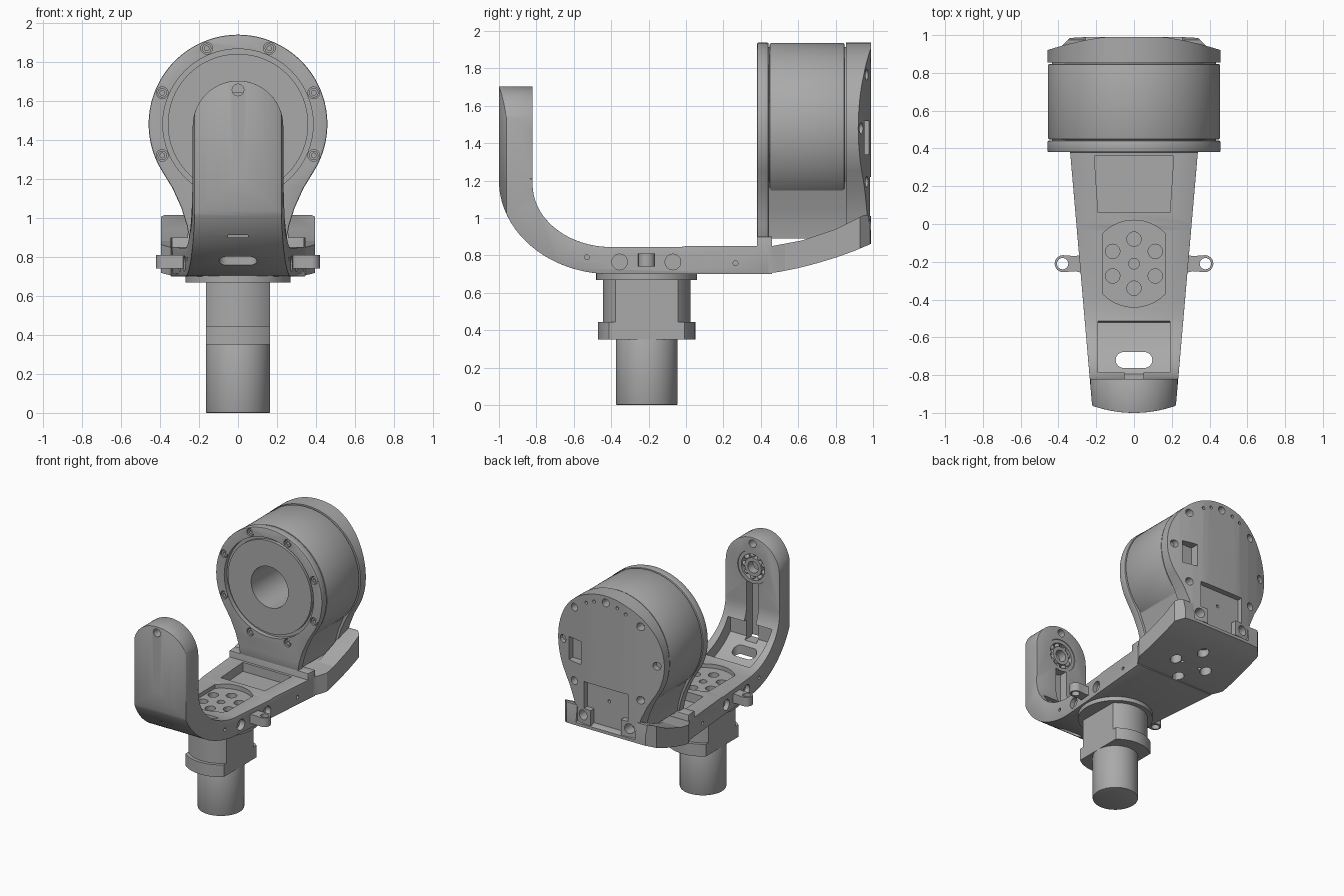
import bpy, bmesh, math
from mathutils import Vector

if "Cube" in bpy.data.objects:
    bpy.data.objects.remove(bpy.data.objects["Cube"])

metal = bpy.data.materials.new("plain_grey_metal")
metal.use_nodes = True
grey = (0.4, 0.4, 0.4, 1)
metal.diffuse_color = grey
metal.node_tree.nodes["Principled BSDF"].inputs["Base Color"].default_value = grey

PLACE = {"x": lambda p, d: (d, p[0], p[1]),
         "y": lambda p, d: (p[0], d, p[1]),
         "z": lambda p, d: (p[0], p[1], d)}


def finish(name, bm):
    bmesh.ops.recalc_face_normals(bm, faces=bm.faces)
    mesh = bpy.data.meshes.new(name)
    bm.to_mesh(mesh)
    bm.free()
    mesh.materials.append(metal)
    ob = bpy.data.objects.new(name, mesh)
    bpy.context.collection.objects.link(ob)
    return ob


def prism(name, pts, axis, a, b):
    """Flat outline pushed along an axis from a to b."""
    bm = bmesh.new()
    face = bm.faces.new([bm.verts.new(PLACE[axis](p, a)) for p in pts])
    ext = bmesh.ops.extrude_face_region(bm, geom=[face])["geom"]
    shift = Vector(PLACE[axis]((0, 0), b - a))
    bmesh.ops.translate(bm, vec=shift, verts=[v for v in ext if isinstance(v, bmesh.types.BMVert)])
    return finish(name, bm)


def arc(cx, cy, rx, ry, start, end, n):
    angles = [math.radians(start + (end - start) * i / n) for i in range(n + 1)]
    return [(cx + rx * math.cos(t), cy + ry * math.sin(t)) for t in angles]


def disc(name, c, r, axis, a, b, n=64):
    return prism(name, arc(c[0], c[1], r, r, 0, 360, n)[:-1], axis, a, b)


def rect(x0, x1, y0, y1):
    return [(x0, y0), (x1, y0), (x1, y1), (x0, y1)]


def mirrored(half):
    return half + [(-x, y) for x, y in reversed(half)]


def boolean(ob, tools, op="DIFFERENCE"):
    for tool in tools:
        mod = ob.modifiers.new("shape", "BOOLEAN")
        mod.operation, mod.solver, mod.object = op, "EXACT", tool
        bpy.context.view_layer.objects.active = ob
        bpy.ops.object.modifier_apply(modifier=mod.name)
        bpy.data.objects.remove(tool)


def soften(ob, width):
    mod = ob.modifiers.new("edge", "BEVEL")
    mod.width, mod.segments, mod.limit_method = width, 2, "ANGLE"
    mod.angle_limit = math.radians(40)
    bpy.context.view_layer.objects.active = ob
    bpy.ops.object.modifier_apply(modifier=mod.name)


def ring(name, c, r_out, r_in, axis, a, b):
    ob = disc(name, c, r_out, axis, a, b)
    boolean(ob, [disc("bore", c, r_in, axis, a - 0.1, b + 0.1)])
    return ob


# Mounting post with flattened collar
POST = (0, -0.21)
soften(disc("post", POST, 0.165, "z", 0, 0.36), 0.006)
for name, r, a, b in (("collar_lower", 0.26, 0.35, 0.445), ("collar_upper", 0.235, 0.44, 0.67)):
    collar = disc(name, POST, r, "z", a, b)
    boolean(collar, [prism("flats", rect(-0.165, 0.165, -1, 1), "z", 0, 1)], "INTERSECT")
disc("post_flange", POST, 0.27, "z", 0.668, 0.705)

# Curved arm: side profile trimmed by plan and front outlines
outer = arc(-0.4, 1.2, 0.6, 0.5, 180, 270, 28)
inner = arc(-0.4, 1.18, 0.42, 0.335, 270, 180, 28)
arm = prism("curved_arm", [(-1, 1.72)] + outer + [(0.46, 0.7), (0.46, 0.9), (0.38, 0.9), (0.38, 0.85),
            (0, 0.85), (-0.03, 0.845)] + inner + [(-0.82, 1.72)], "x", -0.6, 0.6)
front_curve = [(0.08 * i / 3, -1 + 0.035 * (i / 8) ** 2) for i in range(1, 9)]
plan = prism("plan", mirrored([(0, -1)] + front_curve + [(0.222, -0.96), (0.345, 0.46)])[:-1], "z", 0, 3)
boolean(arm, [plan], "INTERSECT")
outline = mirrored([(0.6, 0.5), (0.6, 1.19), (0.232, 1.21)] + arc(0, 1.47, 0.232, 0.232, 0, 88, 24))
boolean(arm, [prism("outline", outline, "y", -2, 2)], "INTERSECT")
soften(arm, 0.008)

# Pockets, slot and pad recess in the arm floor
pocket = arc(-0.4, 1.2, 0.54, 0.44, 219, 257, 14) + [(-0.5, 1.05), (-0.82, 1.05)]
boolean(arm, [prism("toe_pocket", pocket, "x", -0.19, 0.19),
              prism("heel_pocket", mirrored([(0.19, 0.06), (0.21, 0.36)]), "z", 0.78, 1)])
slot = arc(0.055, -0.72, 0.042, 0.042, -90, 90, 12) + arc(-0.055, -0.72, 0.042, 0.042, 90, 270, 12)
side = math.degrees(math.acos(0.165 / 0.23))
pad = arc(*POST, 0.23, 0.23, side, 180 - side, 16) + arc(*POST, 0.23, 0.23, 180 + side, 360 - side, 16)
boolean(arm, [prism("slot", slot, "z", 0.5, 1), prism("pad_recess", pad, "z", 0.815, 1)])
for i in range(6):
    t = math.radians(30 + 60 * i)
    c = (0.13 * math.cos(t), -0.21 + 0.13 * math.sin(t))
    boolean(arm, [disc("pad_hole", c, 0.038, "z", 0.76, 1, 24)])
boolean(arm, [disc("pad_center", POST, 0.028, "z", 0.76, 1, 24)])

# Screw holes along the arm sides, then the tip hole and bearing seat
for y, z, r, deep in ((-0.355, 0.765, 0.042, 0.235), (-0.07, 0.765, 0.042, 0.26),
                      (-0.53, 0.79, 0.013, 0.22), (0.265, 0.758, 0.013, 0.29)):
    for s in (-1, 1):
        boolean(arm, [disc("side_hole", (y, z), r, "x", *sorted((s * deep, s * 0.6)), 24)])
boolean(arm, [disc("tip_hole", (0, 1.655), 0.03, "y", -1.1, -0.7, 24),
              disc("seat", (0, 1.47), 0.128, "y", -0.89, -0.7),
              prism("channel", rect(-0.05, 0.05, 0.9, 1.36), "y", -0.89, -0.7)])

# Bearing in the upright
ring("bearing_outer_race", (0, 1.47), 0.127, 0.1, "y", -0.89, -0.825)
ring("bearing_inner_race", (0, 1.47), 0.072, 0.045, "y", -0.89, -0.825)
bm = bmesh.new()
for i in range(9):
    t = math.tau * i / 9
    made = bmesh.ops.create_icosphere(bm, subdivisions=2, radius=0.02)
    bmesh.ops.translate(bm, verts=made["verts"],
                        vec=(0.086 * math.cos(t), -0.85, 1.47 + 0.086 * math.sin(t)))
finish("bearing_balls", bm)

# Side lugs with eyelets
for s, label in ((1, "left"), (-1, "right")):
    half = [(0.26, -0.26), (0.29, -0.255), (0.31, -0.25)] + arc(0.375, -0.21, 0.045, 0.045, -90, 90, 16)
    half += [(0.31, -0.17), (0.29, -0.165), (0.26, -0.16)]
    lug = prism(label + "_lug", [(s * x, y) for x, y in half], "z", 0.74, 0.81)
    boolean(lug, [disc("eye", (s * 0.378, -0.21), 0.03, "z", 0.5, 1, 32)])

# Rear base plate and raised ears
belly = [(0.4, 0.7), (0.5, 0.712), (0.6, 0.732), (0.7, 0.758), (0.8, 0.788), (0.9, 0.824), (0.99, 0.862)]
base_plan = mirrored([(0.335, 0.4), (0.345, 0.45), (0.395, 0.53), (0.395, 0.93), (0.34, 0.985), (0.25, 0.99)])
base = prism("rear_base", belly + [(0.99, 0.885), (0.95, 0.9), (0.62, 0.88), (0.46, 0.85), (0.4, 0.85)],
             "x", -0.5, 0.5)
boolean(base, [prism("plan", base_plan, "z", 0, 2)], "INTERSECT")
for x, y in ((0, 0.5), (0, 0.78), (0.14, 0.64), (-0.14, 0.64)):
    boolean(base, [disc("base_hole", (x, y), 0.042, "z", 0.6, 0.83, 24)])
for x in (-0.08, 0.08):
    boolean(base, [disc("pin_hole", (x, 0.64), 0.012, "z", 0.6, 0.8, 16)])
for s, label in ((1, "left"), (-1, "right")):
    ear = prism(label + "_ear", [(0.6, 0.82), (0.99, 0.865), (0.99, 0.9), (0.975, 1.015), (0.95, 1.015),
                (0.8, 0.94), (0.62, 0.88)], "x", *sorted((s * 0.255, s * 0.5)))
    boolean(ear, [prism("plan", base_plan, "z", 0, 2)], "INTERSECT")

# Motor housing: round drum on a waisted foot
HUB = (0, 1.48)
foot = [(0.25, 0.89), (0.262, 0.96), (0.29, 1.05), (0.335, 1.15)]
case = mirrored(foot + arc(*HUB, 0.458, 0.458, -30, 89, 40))
neck = [(x * 0.93, z) for x, z in foot]
soften(disc("motor_drum", HUB, 0.455, "y", 0.447, 0.848, 96), 0.008)
prism("motor_neck", mirrored(neck + [(0.36, 1.3)]), "y", 0.43, 0.87)
disc("drum_core", HUB, 0.435, "y", 0.43, 0.87)

# Front flange with recessed face, bore and screws
flange = prism("motor_front_flange", case, "y", 0.38, 0.442)
soften(flange, 0.008)
boolean(flange, [disc("face_seat", HUB, 0.385, "y", 0.2, 0.5)])
rotor = disc("rotor_face", HUB, 0.36, "y", 0.39, 0.445)
floor = disc("rotor_seat", HUB, 0.386, "y", 0.415, 0.44)
for ob in (rotor, floor, bpy.data.objects["motor_drum"], bpy.data.objects["drum_core"]):
    boolean(ob, [disc("bore", HUB, 0.16, "y", 0.2, 0.75)])
for i in range(8):
    t = math.radians(22.5 + 45 * i)
    c = (0.42 * math.cos(t), 1.48 + 0.42 * math.sin(t))
    boolean(flange, [disc("screw_seat", c, 0.03, "y", 0.3, 0.41, 24)])
    ring("flange_screw", c, 0.024, 0.012, "y", 0.386, 0.415)

# Back cap, bowed in plan, with its recesses and holes
cap = prism("motor_back_cap", case, "y", 0.856, 1.02)
bow = [(0.5, 0.8), (0.5, 0.905), (0.455, 0.922), (0.36, 0.95), (0.26, 0.973), (0.17, 0.988), (0.12, 0.99)]
boolean(cap, [prism("bow", mirrored(bow), "z", 0, 3)], "INTERSECT")
boolean(cap, [prism("wide_recess", rect(-0.19, 0.19, 1.01, 1.22), "y", 0.945, 1.1),
              prism("low_recess", rect(-0.13, 0.13, 0.8, 1.05), "y", 0.945, 1.1),
              prism("socket", rect(0.22, 0.34, 1.34, 1.52), "y", 0.91, 1.1)])
for t in (-45, 0, 45, 90, 135, 180, 225):
    c = (0.405 * math.cos(math.radians(t)), 1.48 + 0.405 * math.sin(math.radians(t)))
    boolean(cap, [disc("cap_hole", c, 0.03, "y", 0.9, 1.1, 24)])
for x, z, r in ((0.2, 0.955, 0.038), (0.1, 1.87, 0.012), (0.17, 1.84, 0.012), (0, 1.1, 0.012)):
    for s in (-1, 1) if x else (1,):
        boolean(cap, [disc("small_hole", (s * x, z), r, "y", 0.9, 1.1, 24)])

# Smooth curved faces while keeping crisp edges
bpy.ops.object.select_all(action="DESELECT")
for ob in bpy.context.collection.objects:
    if ob.type == "MESH":
        ob.select_set(True)
        bpy.context.view_layer.objects.active = ob
bpy.ops.object.shade_smooth_by_angle(angle=math.radians(30))
